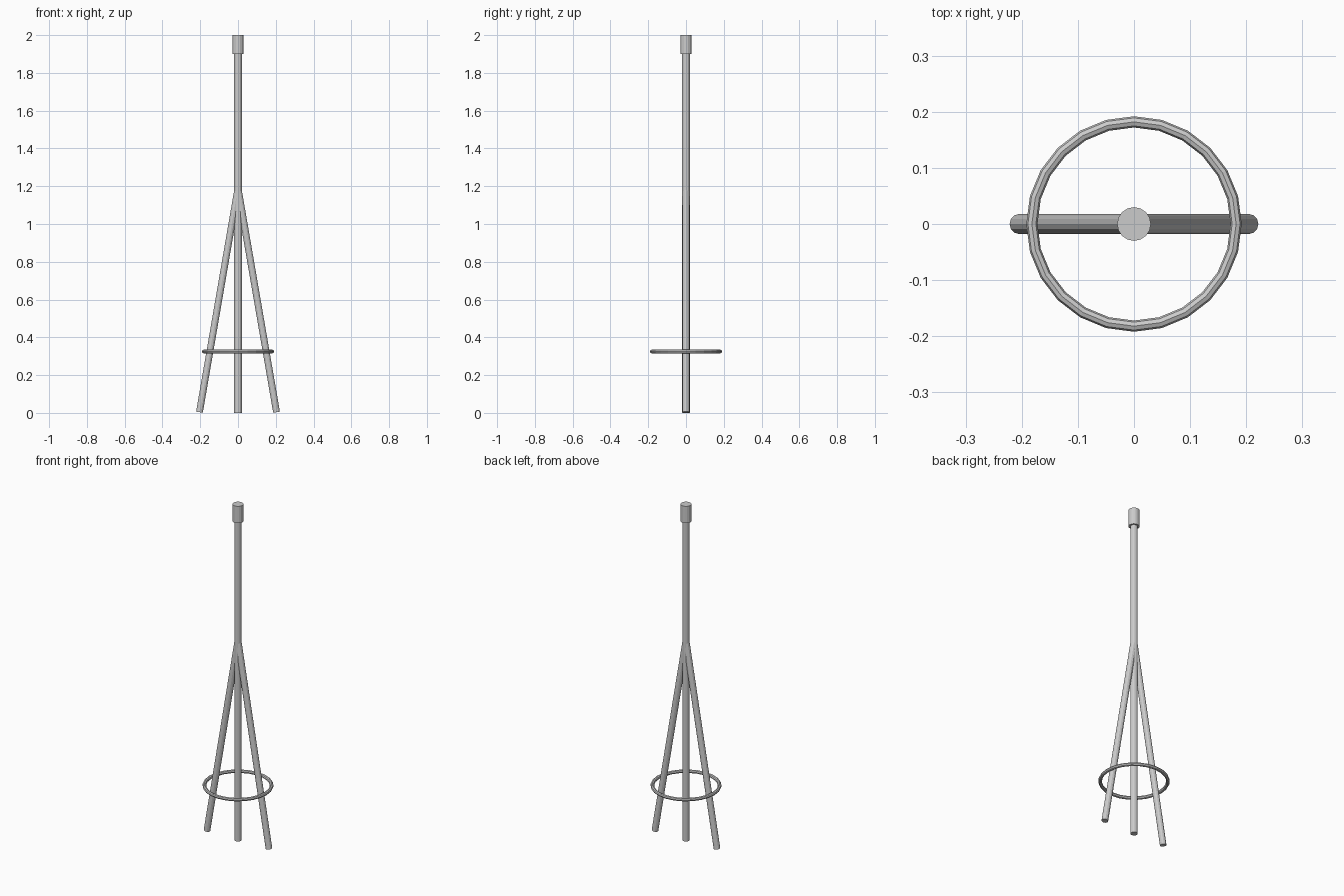
import bpy
from mathutils import Vector

if "Cube" in bpy.data.objects:
    bpy.data.objects.remove(bpy.data.objects["Cube"])


def rod(name, start, end, radius, sides):
    """Straight flat-faced tube between two points."""
    a, b = Vector(start), Vector(end)
    d = b - a
    bpy.ops.mesh.primitive_cylinder_add(vertices=sides, radius=radius, depth=d.length,
                                        location=(a + b) / 2)
    ob = bpy.context.object
    ob.name = name
    ob.rotation_euler = d.to_track_quat('Z', 'Y').to_euler()
    return ob


# Central pole: lower leg section, upper shaft and thicker cap
rod("centre_leg", (0, 0, 0), (0, 0, 1.19), 0.02, 12)
rod("upper_pole", (0, 0, 1.19), (0, 0, 1.91), 0.02, 12)
rod("top_cap", (0, 0, 1.9), (0, 0, 2.0), 0.03, 16)

# Splayed legs, left and right
for side, name in ((-1, "left_leg"), (1, "right_leg")):
    rod(name, (side * 0.204, 0, 0.004), (0, 0, 1.19), 0.018, 12)

# Brace ring around the legs
bpy.ops.mesh.primitive_torus_add(major_radius=0.182, minor_radius=0.01, major_segments=24,
                                 minor_segments=8, location=(0, 0, 0.325))
bpy.context.object.name = "brace_ring"
